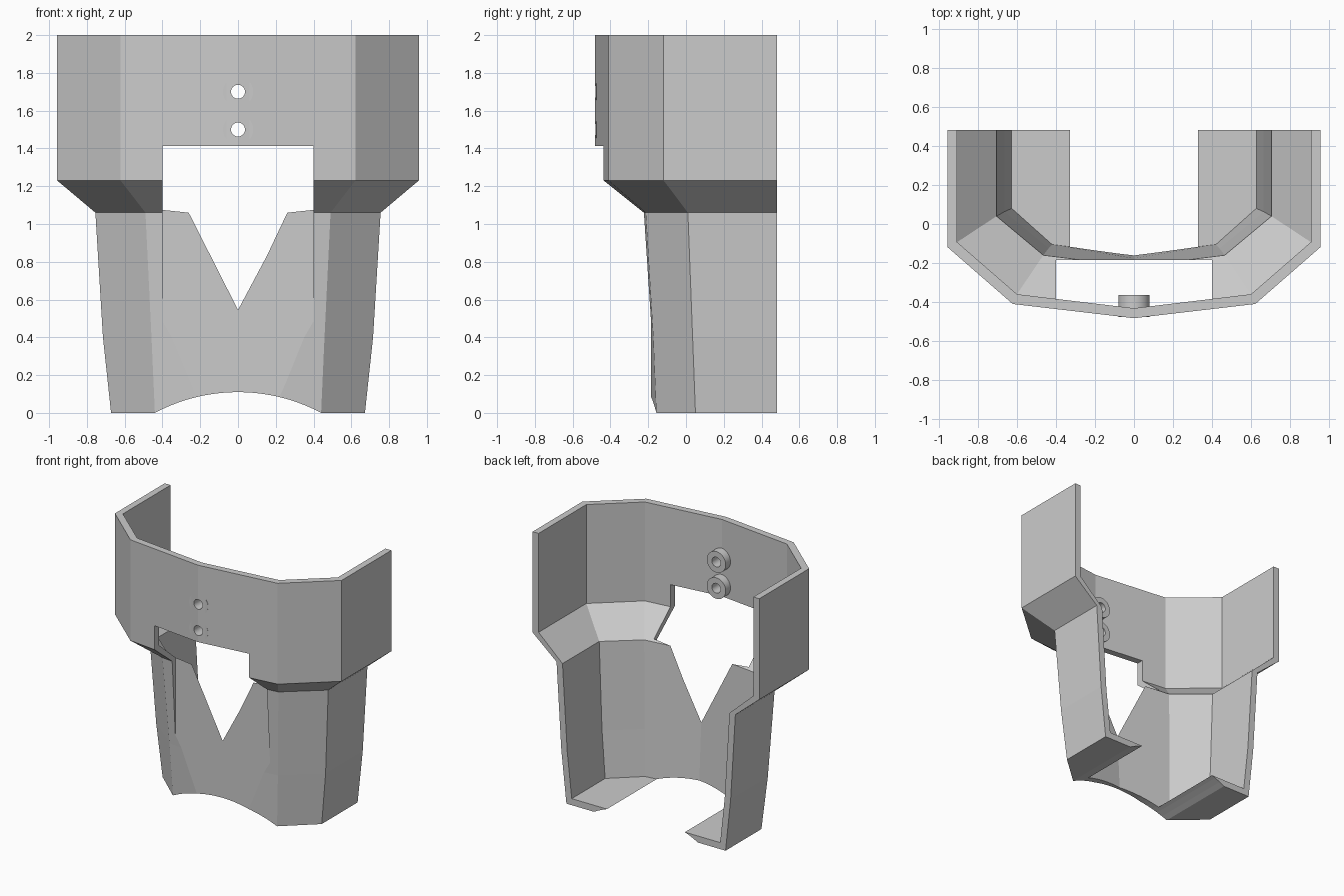
import bpy, bmesh, math
from mathutils import Matrix

if "Cube" in bpy.data.objects:
    bpy.data.objects.remove(bpy.data.objects["Cube"], do_unlink=True)

grey = bpy.data.materials.new("plain grey")
grey.use_nodes = True
grey.diffuse_color = (0.6, 0.6, 0.6, 1)
grey.node_tree.nodes["Principled BSDF"].inputs["Base Color"].default_value = grey.diffuse_color


def finish(bm, name):
    bmesh.ops.recalc_face_normals(bm, faces=bm.faces)
    mesh = bpy.data.meshes.new(name)
    bm.to_mesh(mesh)
    bm.free()
    mesh.materials.append(grey)
    obj = bpy.data.objects.new(name, mesh)
    bpy.context.collection.objects.link(obj)
    return obj


def loft(name, sections, back):
    """Stack mirrored sections: (z, side x, side y, corner x, corner y, front y)."""
    bm = bmesh.new()
    rings = []
    for z, sx, sy, cx, cy, fy in sections:
        half = [(sx, back), (sx, sy), (cx, cy)]
        outline = half + [(0, fy)] + [(-x, y) for x, y in reversed(half)]
        rings.append([bm.verts.new((x, y, z)) for x, y in outline])
    n = len(rings[0])
    for low, high in zip(rings, rings[1:]):
        for i in range(n):
            j = (i + 1) % n
            bm.faces.new((low[i], low[j], high[j], high[i]))
    bm.faces.new(rings[0])
    bm.faces.new(rings[-1])
    return finish(bm, name)


def cylinder(name, radius, y0, y1, z, segments):
    bm = bmesh.new()
    bmesh.ops.create_cone(
        bm, cap_ends=True, segments=segments, radius1=radius, radius2=radius, depth=y1 - y0,
        matrix=Matrix.Translation((0, (y0 + y1) / 2, z)) @ Matrix.Rotation(math.pi / 2, 4, "X"))
    return finish(bm, name)


def box(name, x, y0, y1, z0, z1):
    bm = bmesh.new()
    bmesh.ops.create_cube(
        bm, size=1,
        matrix=Matrix.Translation((0, (y0 + y1) / 2, (z0 + z1) / 2))
        @ Matrix.Diagonal((2 * x, y1 - y0, z1 - z0, 1)))
    return finish(bm, name)


def cut(target, cutter):
    mod = target.modifiers.new("cut", "BOOLEAN")
    mod.operation = "DIFFERENCE"
    mod.solver = "EXACT"
    mod.object = cutter
    bpy.context.view_layer.objects.active = target
    bpy.ops.object.modifier_apply(modifier=mod.name)
    bpy.data.objects.remove(cutter, do_unlink=True)


# Outer body: tapered lower wall, flare, upright upper band
shell = loft("shell", [
    (0, 0.672, 0.05, 0.44, -0.157, -0.205),
    (0.4, 0.715, 0.035, 0.458, -0.173, -0.224),
    (1.06, 0.755, 0.01, 0.49, -0.213, -0.267),
    (1.23, 0.957, -0.118, 0.622, -0.41, -0.483),
    (2, 0.957, -0.118, 0.622, -0.41, -0.483)], 0.483)

# Hollow inside, open at the top and back, leaving a thin floor
cut(shell, loft("cavity", [
    (0.05, 0.627, 0.08, 0.42, -0.105, -0.158),
    (0.4, 0.665, 0.063, 0.438, -0.125, -0.176),
    (1.06, 0.705, 0.04, 0.465, -0.16, -0.217),
    (1.245, 0.907, -0.093, 0.6, -0.36, -0.432),
    (2.1, 0.907, -0.093, 0.6, -0.36, -0.432)], 0.6))

# Front window, which also planes the lower front flat
cut(shell, box("window_cutter", 0.4, -0.7, -0.185, -0.1, 1.413))

# Arched underside
cut(shell, cylinder("arch_cutter", 0.935, -0.8, 0.8, -0.825, 128))

# Two hollow bosses with holes through the band
for label, z in (("upper", 1.7), ("lower", 1.5)):
    boss = cylinder(label + "_boss", 0.08, -0.476, -0.365, z, 48)
    for part in (shell, boss):
        cut(part, cylinder("hole_cutter", 0.037, -0.6, -0.2, z, 32))
    bpy.ops.object.select_all(action="DESELECT")
    boss.select_set(True)
    bpy.context.view_layer.objects.active = boss
    bpy.ops.object.shade_smooth_by_angle(angle=math.radians(30))
